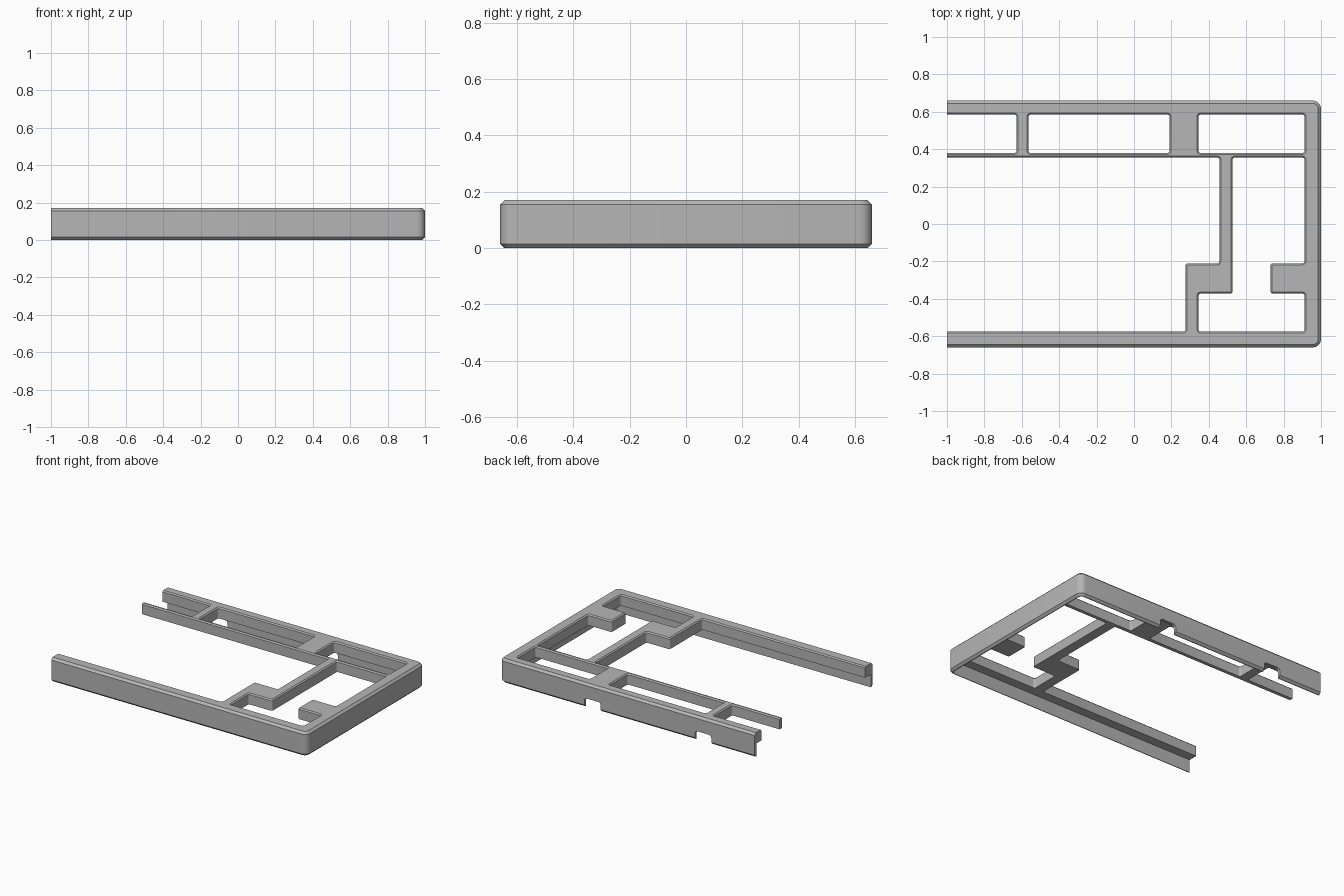
import bpy
import bmesh
from math import sin, cos, pi
from mathutils import Vector

cube = bpy.data.objects.get("Cube")
if cube:
    bpy.data.objects.remove(cube, do_unlink=True)

TOP, UNDER, WALL = 0.17, 0.092, 0.02
CHAMFER, SMALL = 0.015, 0.008
STEPS = 6

grey = bpy.data.materials.new("plain grey")
grey.use_nodes = True
grey.diffuse_color = (0.47, 0.47, 0.47, 1)
grey.node_tree.nodes["Principled BSDF"].inputs["Base Color"].default_value = grey.diffuse_color


def rect(x0, x1, y0, y1):
    """Clockwise rectangle, as needed for a window."""
    return [(x0, y1), (x1, y1), (x1, y0), (x0, y0)]


def rounded(points, radius, inset=0.0):
    """Right-angled outline with round corners, moved to its left by inset."""
    pts = [Vector(p) for p in points]
    out = []
    for i, p in enumerate(pts):
        d1 = (p - pts[i - 1]).normalized()
        d2 = (pts[(i + 1) % len(pts)] - p).normalized()
        corner = p + inset * (d1.orthogonal() + d2.orthogonal())
        r = radius - inset if d1.cross(d2) > 0 else radius + inset
        for k in range(STEPS + 1):
            a = pi / 2 * k / STEPS
            out.append(corner + d1 * r * (sin(a) - 1) + d2 * r * (1 - cos(a)))
    return out


def loft(bm, points, radius, profile):
    """Skin an outline through (inset, z) steps; return its end edges."""
    rings = []
    for inset, z in profile:
        rings.append([bm.verts.new((p.x, p.y, z)) for p in rounded(points, radius, inset)])
    n = len(rings[0])
    for a, b in zip(rings, rings[1:]):
        for i in range(n):
            j = (i + 1) % n
            bm.faces.new((a[i], a[j], b[j], b[i]))
    return [[bm.edges.get((r[i], r[(i + 1) % n])) for i in range(n)]
            for r in (rings[0], rings[-1])]


def finish(bm, name):
    bmesh.ops.recalc_face_normals(bm, faces=bm.faces)
    mesh = bpy.data.meshes.new(name)
    bm.to_mesh(mesh)
    bm.free()
    mesh.materials.append(grey)
    obj = bpy.data.objects.new(name, mesh)
    bpy.context.collection.objects.link(obj)
    return obj


# Frame: outer skirt, with windows through the top plate
bm = bmesh.new()
outer = rect(-1.3, 1, -0.66, 0.66)[::-1]
skirt = [(WALL, UNDER), (WALL, 0), (CHAMFER, 0), (0, CHAMFER),
         (0, TOP - CHAMFER), (CHAMFER, TOP)]
windows = [
    rect(-1.2, -0.628, 0.38, 0.585),
    rect(-0.564, 0.19, 0.38, 0.585),
    rect(0.345, 0.912, 0.38, 0.585),
    # large open bay
    [(-1.2, 0.355), (0.457, 0.355), (0.457, -0.21), (0.275, -0.21),
     (0.275, -0.575), (-1.2, -0.575)],
    # stepped bay with side tab
    [(0.527, 0.355), (0.912, 0.355), (0.912, -0.21), (0.73, -0.21),
     (0.73, -0.372), (0.912, -0.372), (0.912, -0.575), (0.345, -0.575),
     (0.345, -0.372), (0.527, -0.372)],
]
low, high = loft(bm, outer, 0.045, skirt)
for window in windows:
    a, b = loft(bm, window, 0.012, [(0, UNDER), (0, TOP - SMALL), (SMALL, TOP)])
    low += a
    high += b
for edges in (low, high):
    bmesh.ops.triangle_fill(bm, edges=edges, use_beauty=True)

# Straight cut across the open end
bmesh.ops.bisect_plane(bm, geom=bm.verts[:] + bm.edges[:] + bm.faces[:],
                       plane_co=(-1, 0, 0), plane_no=(-1, 0, 0), clear_outer=True)
bmesh.ops.holes_fill(bm, edges=[e for e in bm.edges if e.is_boundary], sides=0)
frame = finish(bm, "case_frame")

# Cable notches in the back skirt
for x in (0.27, -0.596):
    bm = bmesh.new()
    ends = loft(bm, rect(x - 0.064, x + 0.064, -0.06, 0.065), 0.02, [(0, 0.625), (0, 0.7)])
    for edges in ends:
        bmesh.ops.triangle_fill(bm, edges=edges)
    for v in bm.verts:
        v.co = (v.co.x, v.co.z, v.co.y)
    cutter = finish(bm, "notch_cutter")
    cutter.hide_render = True
    mod = frame.modifiers.new("notch", "BOOLEAN")
    mod.operation, mod.object, mod.solver = "DIFFERENCE", cutter, "EXACT"
    bpy.context.view_layer.objects.active = frame
    bpy.ops.object.modifier_apply(modifier=mod.name)
    bpy.data.objects.remove(cutter, do_unlink=True)

# Smooth corners, sharp chamfers
for obj in bpy.context.selected_objects:
    obj.select_set(False)
frame.select_set(True)
bpy.context.view_layer.objects.active = frame
bpy.ops.object.shade_smooth_by_angle(angle=pi / 6)
